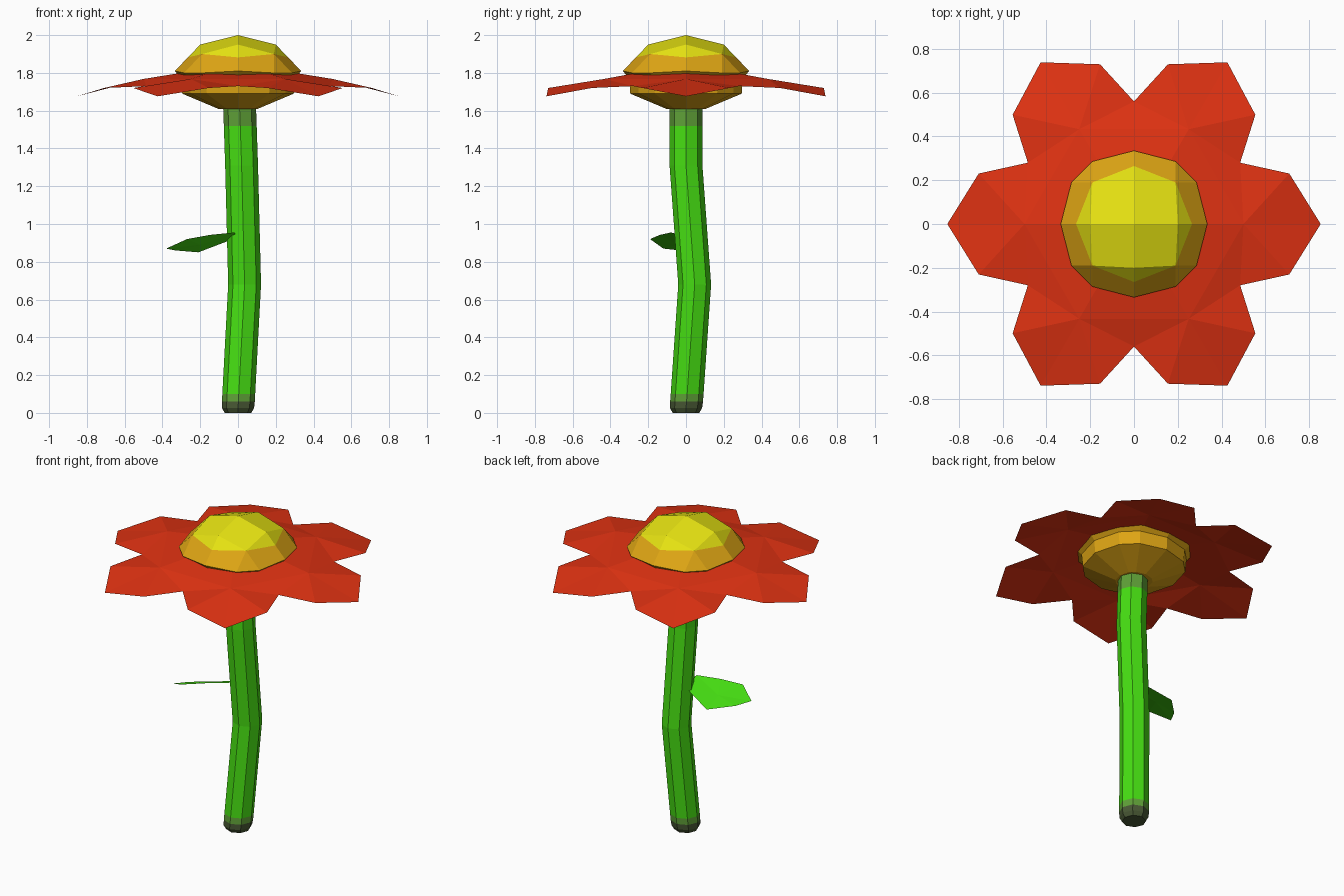
import bpy, bmesh, math
from mathutils import Vector

if "Cube" in bpy.data.objects:
    bpy.data.objects.remove(bpy.data.objects["Cube"])


def material(name, r, g, b):
    lin = [((c / 255 + 0.055) / 1.055) ** 2.4 if c > 10 else c / 255 / 12.92 for c in (r, g, b)]
    m = bpy.data.materials.new(name)
    m.diffuse_color = (*lin, 1)
    m.use_nodes = True
    m.node_tree.nodes["Principled BSDF"].inputs["Base Color"].default_value = m.diffuse_color
    return m


GREEN = material("stem green", 70, 222, 18)
MID = material("dull green", 95, 160, 55)
DARK = material("root grey green", 72, 88, 52)
RED = material("petal red", 224, 50, 18)
YELLOW = material("pollen yellow", 232, 228, 18)
ORANGE = material("seed orange", 222, 165, 20)


def build(name, verts, faces, mats, rule=lambda f: 0, closed=False):
    bm = bmesh.new()
    vs = [bm.verts.new(v) for v in verts]
    for f in faces:
        bm.faces.new([vs[i] for i in f])
    bmesh.ops.remove_doubles(bm, verts=bm.verts, dist=0.0005)
    if closed:
        bmesh.ops.recalc_face_normals(bm, faces=bm.faces)
    bm.normal_update()
    for f in bm.faces:
        f.material_index = rule(f)
    me = bpy.data.meshes.new(name)
    bm.to_mesh(me)
    bm.free()
    for m in mats:
        me.materials.append(m)
    ob = bpy.data.objects.new(name, me)
    bpy.context.collection.objects.link(ob)
    return ob


def loft(rings):
    """Bridge equal-length rings and cap both ends."""
    n = len(rings[0])
    verts = [v for r in rings for v in r]
    faces = [(k * n + i, k * n + (i + 1) % n, (k + 1) * n + (i + 1) % n, (k + 1) * n + i)
             for k in range(len(rings) - 1) for i in range(n)]
    faces += [tuple(range(n))[::-1], tuple(range(len(verts) - n, len(verts)))]
    return verts, faces


# Stem: eight-sided bent tube, coloured by height
path = [(0, 0, 0, .07), (0, 0, .025, .085), (.002, .003, .06, .087), (.004, .006, .1, .087),
        (.035, .046, .68, .087), (.019, 0, 1.31, .087), (.012, 0, 1.52, .087), (.008, 0, 1.63, .087)]
rings = [[(x + r * math.cos(i * math.pi / 4), y + r * math.sin(i * math.pi / 4), z) for i in range(8)]
         for x, y, z, r in path]


def stem_rule(f):
    z = f.calc_center_median().z
    return 2 if z < .06 else 1 if z < .1 or z > 1.52 else 0


build("stem", *loft(rings), [GREEN, MID, DARK], stem_rule, True)


# Flower centre: twelve-sided rounded head, yellow crown on orange
def ring12(axis, corner, z_axis, z_corner):
    """Point on each axis and a pair of points around each diagonal."""
    out = []
    for k in range(4):
        a = k * math.pi / 2
        c, s = math.cos(a), math.sin(a)
        for x, y, z in ((axis, 0, z_axis), (*corner, z_corner), (*corner[::-1], z_corner)):
            out.append((x * c - y * s, x * s + y * c, z))
    return out


head = [ring12(.105, (.09, .06), 1.61, 1.61), ring12(.295, (.25, .165), 1.69, 1.69),
        ring12(.30, (.255, .17), 1.77, 1.77), ring12(.335, (.286, .19), 1.81, 1.80),
        ring12(.265, (.19, .19), 1.882, 1.90), ring12(.2, (.19, .19), 1.95, 1.90)]
verts, faces = loft(head)
faces.pop()                                   # crown is a shallow pyramid of quads
verts.append((0, 0, 2))
t, base = len(verts) - 1, len(verts) - 13
crown = [(base + 3 * k, base + 3 * k + 1, base + (3 * k + 3) % 12, t) for k in range(4)]
# collapse the doubled diagonal points before building
seen = {}
key = [seen.setdefault(tuple(round(c, 4) for c in v), i) for i, v in enumerate(verts)]
clean = []
for f in faces + crown:
    g = list(dict.fromkeys(key[i] for i in f))
    if len(g) > 2:
        clean.append(g)
build("flower_centre", verts, clean, [ORANGE, YELLOW],
      lambda f: int(min(v.co.z for v in f.verts) > 1.87), True)


# Petals: six facetted petals in one thin drooping sheet
def polar(r, deg, z):
    return (r * math.cos(math.radians(deg)), r * math.sin(math.radians(deg)), z)


verts, faces = [], []
for k in range(6):
    a = 60 * k
    verts += [polar(.27, a, 1.805), polar(.5, a, 1.768), polar(.746, a - 18, 1.72),
              polar(.853, a, 1.676), polar(.746, a + 18, 1.72), polar(.56, a + 30, 1.73)]
    b, n, p = 6 * k, 6 * ((k + 1) % 6), 6 * ((k - 1) % 6)
    faces += [(b, b + 1, n + 1, n), (b + 1, b + 5, n + 1), (b + 1, b + 2, b + 3),
              (b + 1, b + 3, b + 4), (b + 1, b + 4, b + 5), (b + 1, p + 5, b + 2)]
build("petals", verts, faces, [RED])

# Leaf: thin blade folded slightly along its midrib
rim = [(.0, .03, .93), (-.21, .09, .85), (-.33, -.03, .86), (-.38, -.12, .87),
       (-.27, -.19, .92), (-.15, -.14, .942), (-.02, -.08, .955)]
mid = (-.2, -.04, .89)
n = len(rim)
build("leaf", rim + [mid], [((i + 1) % n, i, n) for i in range(n)], [GREEN])
